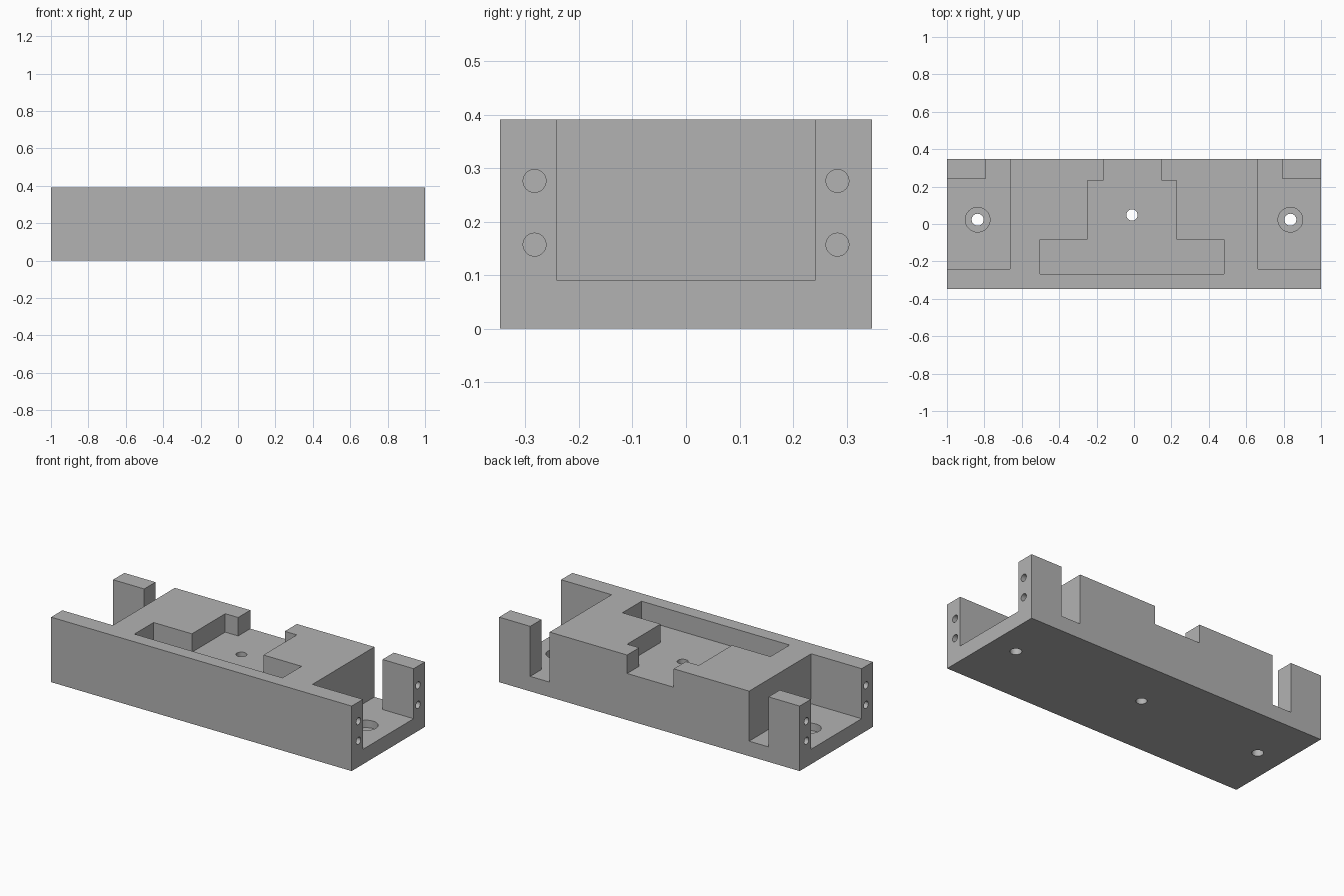
import bpy
from math import cos, sin, pi
from mathutils import Vector

default = bpy.data.objects.get("Cube")
if default:
    bpy.data.objects.remove(default)

# Overall size
HALF_X, HALF_Y, HEIGHT = 1.0, 0.348, 0.391
FLOOR = 0.09      # end pocket floor
RECESS = 0.28     # middle recess floor
OUT = 0.1         # cutter overshoot

grey = bpy.data.materials.new("plain_grey")
grey.use_nodes = True
grey.diffuse_color = (0.45, 0.45, 0.45, 1)
grey.node_tree.nodes["Principled BSDF"].inputs["Base Color"].default_value = grey.diffuse_color


def prism(name, outline, start, end, axis="z"):
    """Extrude a counter-clockwise outline along z (xy outline) or x (yz outline)."""
    def place(p, d):
        return (p[0], p[1], d) if axis == "z" else (d, p[0], p[1])
    n = len(outline)
    verts = [place(p, d) for d in (start, end) for p in outline]
    faces = [tuple(reversed(range(n))), tuple(range(n, 2 * n))]
    faces += [(i, (i + 1) % n, n + (i + 1) % n, n + i) for i in range(n)]
    mesh = bpy.data.meshes.new(name)
    mesh.from_pydata(verts, [], faces)
    mesh.materials.append(grey)
    obj = bpy.data.objects.new(name, mesh)
    bpy.context.collection.objects.link(obj)
    return obj


def circle(x, y, r, n=32):
    return [(x + r * cos(2 * pi * i / n), y + r * sin(2 * pi * i / n)) for i in range(n)]


def cut(target, cutter):
    """Subtract the cutter for good, then discard it."""
    mod = target.modifiers.new("cut", "BOOLEAN")
    mod.operation, mod.solver, mod.object = "DIFFERENCE", "EXACT", cutter
    graph = bpy.context.evaluated_depsgraph_get()
    result = bpy.data.meshes.new_from_object(target.evaluated_get(graph))
    target.modifiers.remove(mod)
    target.data = result
    bpy.data.objects.remove(cutter)


# Solid block
block = prism("mounting_block", [(-HALF_X, -HALF_Y), (HALF_X, -HALF_Y),
                                 (HALF_X, HALF_Y), (-HALF_X, HALF_Y)], 0, HEIGHT)

# Stepped recess in the middle, open to the back
back = HALF_Y + OUT
recess = [(-0.503, -0.266), (0.482, -0.266), (0.482, -0.084), (0.228, -0.084),
          (0.228, 0.233), (0.148, 0.233), (0.148, back), (-0.162, back),
          (-0.162, 0.233), (-0.248, 0.233), (-0.248, -0.084), (-0.503, -0.084)]
cut(block, prism("recess_cutter", recess, RECESS, HEIGHT + OUT))

# End pockets, each leaving a corner post, with counterbored screw holes
for side in (-1, 1):
    pocket = [(0.664, -0.241), (HALF_X + OUT, -0.241), (HALF_X + OUT, 0.241),
              (0.793, 0.241), (0.793, back), (0.664, back)]
    pocket = [(side * x, y) for x, y in pocket]
    if side < 0:
        pocket.reverse()
    cut(block, prism("pocket_cutter", pocket, FLOOR, HEIGHT + OUT))
    cut(block, prism("counterbore_cutter", circle(side * 0.836, 0.023, 0.066), 0.045, FLOOR + OUT))
    cut(block, prism("screw_cutter", circle(side * 0.836, 0.023, 0.032), -OUT, FLOOR + OUT))

    # Blind holes in the end faces
    ends = sorted((side * 0.85, side * (HALF_X + OUT)))
    for y in (-0.283, 0.283):
        for z in (0.157, 0.276):
            cut(block, prism("end_hole_cutter", circle(y, z, 0.0215, 24), *ends, axis="x"))

# Through hole in the middle
cut(block, prism("centre_hole_cutter", circle(-0.011, 0.048, 0.03), -OUT, HEIGHT + OUT))

# Smooth hole walls, sharp edges elsewhere
bpy.ops.object.select_all(action="DESELECT")
block.select_set(True)
bpy.context.view_layer.objects.active = block
bpy.ops.object.shade_smooth_by_angle(angle=pi / 6)
